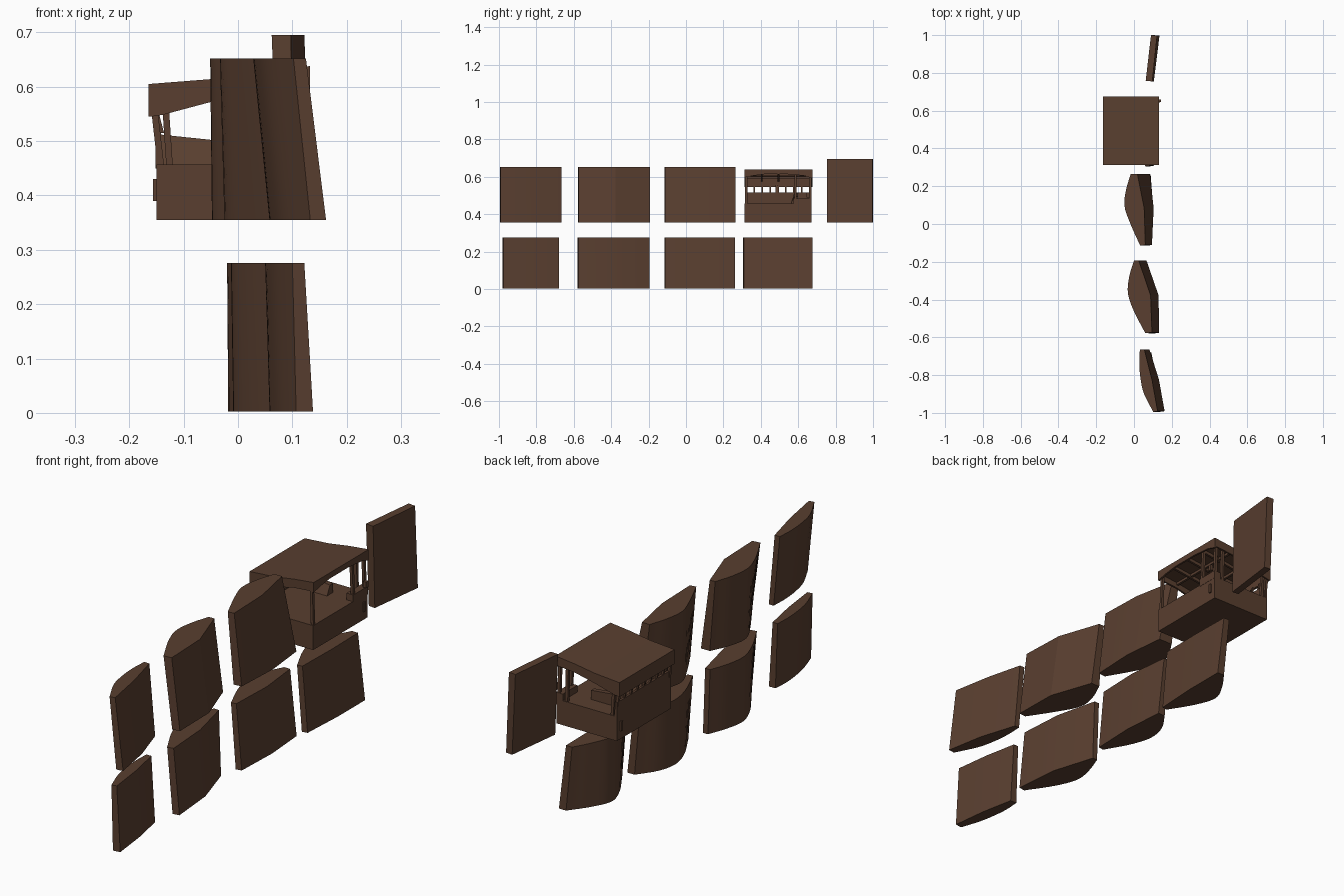
import bpy, bmesh, math
from mathutils import Vector

brown = bpy.data.materials.new("dark_brown")
brown.diffuse_color = (0.100, 0.049, 0.029, 1)


def finish(name, bm):
    bmesh.ops.recalc_face_normals(bm, faces=bm.faces)
    me = bpy.data.meshes.new(name)
    bm.to_mesh(me)
    bm.free()
    me.materials.append(brown)
    for p in me.polygons:
        p.use_smooth = True
    me.set_sharp_from_angle(angle=math.radians(12))
    ob = bpy.data.objects.new(name, me)
    bpy.context.collection.objects.link(ob)
    return ob


def loft(name, a, b):
    """Solid between two matching closed rings of 3D points."""
    bm = bmesh.new()
    va = [bm.verts.new(p) for p in a]
    vb = [bm.verts.new(p) for p in b]
    n = len(va)
    for i in range(n):
        bm.faces.new((va[i], va[(i + 1) % n], vb[(i + 1) % n], vb[i]))
    bm.faces.new(va)
    bm.faces.new(vb)
    return finish(name, bm)


def box(name, x0, x1, y0, y1, z0, z1):
    ring = [(x0, y0), (x1, y0), (x1, y1), (x0, y1)]
    return loft(name, [(x, y, z0) for x, y in ring], [(x, y, z1) for x, y in ring])


def post(name, p, q, r=0.006):
    """Slanted square post from p to q."""
    ring = [(-r, -r), (r, -r), (r, r), (-r, r)]
    return loft(name, [(p[0] + a, p[1] + b, p[2]) for a, b in ring],
                [(q[0] + a, q[1] + b, q[2]) for a, b in ring])


def smooth_curve(xs, ys, steps=5):
    pts = [Vector(p) for p in zip(xs, ys)]
    pts = [2 * pts[0] - pts[1]] + pts + [2 * pts[-1] - pts[-2]]
    out = []
    for i in range(1, len(pts) - 2):
        p0, p1, p2, p3 = pts[i - 1:i + 3]
        for k in range(steps):
            t = k / steps
            out.append(0.5 * (2 * p1 + (p2 - p0) * t + (2 * p0 - 5 * p1 + 4 * p2 - p3) * t * t
                              + (3 * p1 - p0 - 3 * p2 + p3) * t ** 3))
    return out + [pts[-2]]


def panel(name, y0, y1, z0, z1, in_top, in_bot, out_top, out_bot):
    """Curved inner side, kinked flat outer side, leaning outwards at the bottom."""
    ys = [y0 + (y1 - y0) * f for f in (0, 0.3, 0.55, 0.78, 1)]
    oy = [y0 + 0.004, y0 + (y1 - y0) * 0.52, y1]

    def ring(inner, outer, z):
        pts = [(p.x, p.y, z) for p in smooth_curve(inner, ys)]
        return pts + [(x, y, z) for x, y in reversed(list(zip(outer, oy)))]
    return loft(name, ring(in_bot, out_bot, z0), ring(in_top, out_top, z1))


# upper row of curved panels
U = (0.355, 0.652)
panel("upper_panel_1", -0.995, -0.665, *U, (.102, .052, .034, .028, .031),
      (.133, .085, .065, .058, .06), (.125, .095, .055), (.162, .132, .082))
panel("upper_panel_2", -0.578, -0.193, *U, (.06, 0, -.032, -.025, 0),
      (.10, .025, -.023, -.012, .025), (.095, .088, .025), (.133, .130, .066))
panel("upper_panel_3", -0.115, 0.265, *U, (.033, -.018, -.05, -.042, -.017),
      (.06, -.005, -.047, -.03, .02), (.06, .054, .018), (.095, .104, .085))

# lower row of curved panels
L = (0.003, 0.276)
panel("lower_panel_1", -0.98, -0.68, *L, (.10, .068, .055, .05, .052),
      (.107, .078, .064, .058, .062), (.122, .103, .075), (.138, .120, .092))
panel("lower_panel_2", -0.58, -0.195, *L, (.078, .018, -.012, -.003, .025),
      (.103, .028, -.008, .005, .035), (.105, .092, .048), (.132, .115, .058))
panel("lower_panel_3", -0.115, 0.262, *L, (.048, 0, -.02, -.008, .03),
      (.07, .008, -.018, 0, .055), (.07, .077, .058), (.095, .102, .088))
panel("lower_panel_4", 0.305, 0.675, *L, (.06, .008, -.015, .012, .055),
      (.082, .016, -.012, .025, .083), (.082, .086, .083), (.106, .116, .116))

# flat slab at the back
loft("back_slab", [(.075, .758, .355), (.105, .755, .355), (.135, .997, .355), (.105, 1, .355)],
     [(.062, .758, .695), (.097, .755, .695), (.122, .997, .695), (.09, 1, .695)])

# cabin body
box("cabin_base", -0.15, 0.13, 0.312, 0.672, 0.355, 0.457)
box("cabin_left_wall", -0.152, -0.142, 0.315, 0.672, 0.45, 0.517)
box("cabin_side_step", 0.10, 0.131, 0.575, 0.672, 0.45, 0.485)
box("door_handle", 0.13, 0.136, 0.64, 0.65, 0.39, 0.43)
box("left_handle", -0.156, -0.15, 0.64, 0.65, 0.39, 0.43)
box("side_mirror", 0.128, 0.142, 0.645, 0.66, 0.49, 0.515)

# sloping console inside the cabin
loft("console", [(-.142, .56, .457), (-.142, .60, .457), (-.142, .60, .512), (-.142, .58, .512)],
     [(.02, .56, .457), (.02, .60, .457), (.02, .60, .495), (.02, .58, .495)])

# short bars of the slotted window on the left wall
for i in range(9):
    y = 0.322 + i * 0.0425
    post("slot_bar", (-.147, y, .515), (-.155, y, .55), 0.004)

# corner and middle posts
for y in (0.322, 0.664):
    post("left_post", (-.142, y, .455), (-.154, y, .56))
    post("inner_post", (-.126, y, .455), (-.133, y, .56))
    post("right_post", (.122, y, .455), (.116, y, .625))
for x in (0.085,):
    post("rear_post", (x, .664, .455), (x - .004, .664, .62))
post("side_post", (.122, .585, .48), (.116, .585, .625))
post("middle_post", (-.142, .485, .515), (-.154, .485, .56))

# curved roof sheet
top = [(-.165, .605), (-.05, .614), (.04, .628), (.132, .638)]
sheet = top + [(x, z - 0.012) for x, z in reversed(top)]
loft("roof_sheet", [(x, .312, z) for x, z in sheet], [(x, .676, z) for x, z in sheet])

# roof edge boards
box("roof_left_board", -0.165, -0.155, 0.312, 0.676, 0.545, 0.603)
low = [(-.165, .545), (-.14, .548), (-.05, .572), (.04, .592), (.132, .600)]
board = top + low[::-1]
for name, y in (("roof_front_board", 0.312), ("roof_rear_board", 0.668)):
    loft(name, [(x, y, z) for x, z in board], [(x, y + .008, z) for x, z in board])
arch = [(.312, .637), (.676, .637), (.676, .592), (.63, .606), (.54, .614), (.42, .614), (.36, .606), (.312, .596)]
loft("roof_right_board", [(.124, y, z) for y, z in arch], [(.132, y, z) for y, z in arch])

# rafters under the roof
for i in range(3):
    y = 0.40 + i * 0.09
    loft("rafter", [(-.158, y, .575), (-.158, y + .01, .575), (-.158, y + .01, .6), (-.158, y, .6)],
         [(.126, y, .612), (.126, y + .01, .612), (.126, y + .01, .632), (.126, y, .632)])
for x, z in ((-.07, .59), (.03, .605)):
    box("roof_beam", x, x + .01, .318, .67, z, z + .015)
